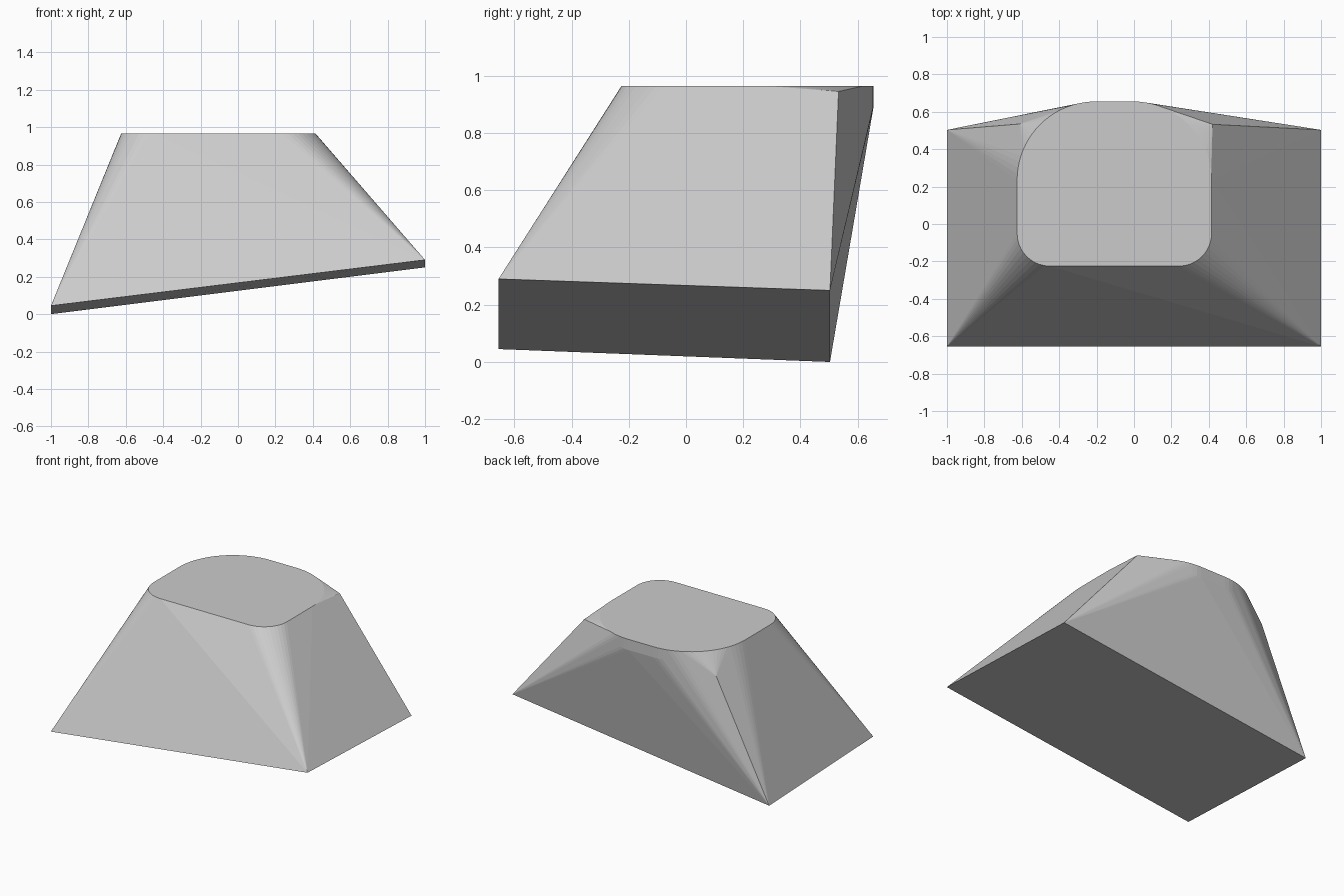
import bpy, bmesh
from math import sin, cos, radians

if "Cube" in bpy.data.objects:
    bpy.data.objects.remove(bpy.data.objects["Cube"])

TOP = 0.965


def arc(cx, cy, r, start, end, n):
    return [(cx + r * cos(radians(start + (end - start) * i / n)),
             cy + r * sin(radians(start + (end - start) * i / n))) for i in range(n + 1)]


# Flat top outline: small front corners, large back corners
front = arc(-0.45, -0.05, 0.175, 180, 270, 10) + arc(0.24, -0.05, 0.175, 270, 360, 10)
back = arc(-0.005, 0.235, 0.42, 0, 90, 20) + arc(-0.205, 0.235, 0.42, 90, 180, 20)
points = [(x, y, TOP) for x, y in front + back]

# Short vertical lip under the back of the top
points += [(x, y, TOP - 0.075 * (y - 0.45) / 0.205) for x, y in back if y > 0.5]

# Tilted base and the two upper back shoulders
points += [(-1, -0.655, 0.045), (1, -0.655, 0.29), (1, 0.503, 0.25), (-1, 0.503, 0.0)]
points += [(0.42, 0.533, 0.945), (-0.61, 0.535, 0.82)]

# Skin the sections into one solid
bm = bmesh.new()
for p in points:
    bm.verts.new(p)
res = bmesh.ops.convex_hull(bm, input=bm.verts[:])
inside = {g for g in res["geom_interior"] + res["geom_unused"] if isinstance(g, bmesh.types.BMVert)}
bmesh.ops.delete(bm, geom=list(inside), context='VERTS')
bmesh.ops.dissolve_limit(bm, angle_limit=radians(0.3), verts=bm.verts[:], edges=bm.edges[:])
bmesh.ops.recalc_face_normals(bm, faces=bm.faces[:])
mesh = bpy.data.meshes.new("tapered_block")
bm.to_mesh(mesh)
bm.free()
bpy.context.collection.objects.link(bpy.data.objects.new("tapered_block", mesh))
